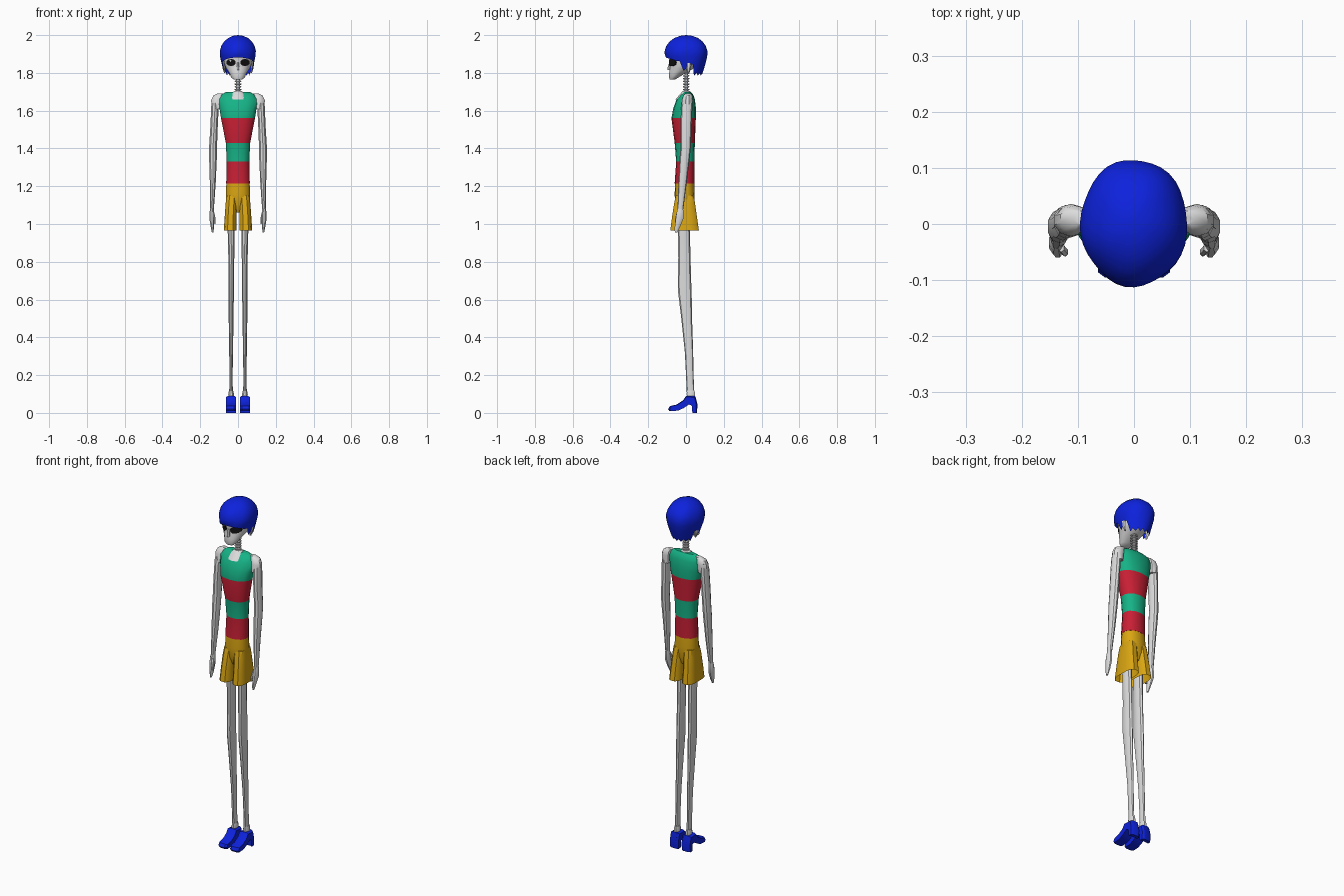
import bpy, bmesh, math
from math import sin, cos, pi, radians
from mathutils import Vector


def material(name, r, g, b):
    m = bpy.data.materials.new(name)
    m.diffuse_color = (r, g, b, 1)
    return m


WHITE = material("pale skin", 0.72, 0.72, 0.72)
BLUE = material("bright blue", 0.004, 0.016, 0.72)
GREEN = material("sea green", 0.008, 0.45, 0.24)
RED = material("red", 0.58, 0.014, 0.035)
YELLOW = material("mustard yellow", 0.70, 0.38, 0.006)
BLACK = material("black", 0.006, 0.006, 0.006)


def finish(bm, name, mats, angle=35, colour=None, normals=True):
    if normals:
        bmesh.ops.recalc_face_normals(bm, faces=bm.faces[:])
    if colour:
        for f in bm.faces:
            f.material_index = colour(f.calc_center_median())
    me = bpy.data.meshes.new(name)
    bm.to_mesh(me)
    bm.free()
    ob = bpy.data.objects.new(name, me)
    bpy.context.collection.objects.link(ob)
    for m in mats:
        me.materials.append(m)
    if angle:
        bpy.ops.object.select_all(action='DESELECT')
        ob.select_set(True)
        bpy.context.view_layer.objects.active = ob
        bpy.ops.object.shade_smooth_by_angle(angle=radians(angle))
    return ob


def loft(name, rings, mats, n=10, side=1, caps=(True, True), angle=35, colour=None, power=1.0):
    """Skin horizontal ovals given as (z, x min, x max, y min, y max)."""
    bm = bmesh.new()
    loops = []
    for z, x0, x1, y0, y1 in rings:
        loop = []
        for i in range(n):
            a = 2 * pi * (i + 0.5) / n
            c, s = cos(a), sin(a)
            c = math.copysign(abs(c) ** power, c)
            s = math.copysign(abs(s) ** power, s)
            x = (x0 + x1) / 2 + (x1 - x0) / 2 * c
            loop.append(bm.verts.new((side * x, (y0 + y1) / 2 + (y1 - y0) / 2 * s, z)))
        loops.append(loop)
    for a, b in zip(loops, loops[1:]):
        for i in range(n):
            j = (i + 1) % n
            bm.faces.new((a[i], a[j], b[j], b[i]))
    if caps[0]:
        bm.faces.new(loops[0])
    if caps[1]:
        bm.faces.new(loops[-1])
    return finish(bm, name, mats, angle, colour)


# Striped sleeveless top
def stripe(c):
    return 1 if c.z < 1.33 or 1.43 < c.z < 1.56 else 0


loft("striped_top", [
    (1.215, -.064, .064, -.060, .045), (1.33, -.061, .061, -.052, .044),
    (1.43, -.066, .066, -.060, .047), (1.56, -.092, .092, -.077, .052),
    (1.61, -.100, .100, -.068, .053), (1.66, -.104, .104, -.050, .047),
    (1.685, -.090, .090, -.027, .038), (1.698, -.066, .066, -.010, .026)],
    [GREEN, RED], n=14, colour=stripe, power=0.9)

# Neck base and stacked neck bones
loft("neck_base", [(1.66, -.055, .055, -.055, .036), (1.685, -.046, .046, -.034, .032),
                   (1.705, -.02, .02, -.016, .02)], [WHITE])
loft("neck_core", [(1.69, -.011, .011, -.010, .012), (1.83, -.011, .011, -.010, .012)], [WHITE], n=8)
for k in range(7):
    z = 1.712 + k * 0.0145
    loft("neck_bone", [(z - .004, -.017, .017, -.015, .017), (z, -.02, .02, -.018, .02),
                       (z + .004, -.017, .017, -.015, .017)], [WHITE], n=8)

# Hips of the shorts
loft("shorts_hips", [(1.06, -.04, .04, -.04, .03), (1.10, -.064, .064, -.058, .044),
                     (1.16, -.066, .066, -.060, .046), (1.217, -.063, .063, -.058, .044)],
     [YELLOW], n=14, power=0.9)

# Head
loft("face", [
    (1.764, -.022, .022, -.086, -.060), (1.775, -.036, .036, -.090, -.040),
    (1.80, -.047, .047, -.090, .000), (1.825, -.064, .064, -.086, .045),
    (1.84, -.071, .071, -.083, .065), (1.87, -.076, .076, -.088, .085),
    (1.91, -.076, .076, -.094, .088), (1.955, -.055, .055, -.060, .060)],
    [WHITE], n=16)
loft("nose", [(1.815, -.010, .010, -.098, -.07), (1.83, -.008, .008, -.097, -.07),
              (1.855, -.005, .005, -.089, -.07)], [WHITE], n=6)

# Eye discs following the face, brow-like oval outline
for s in (-1, 1):
    bm = bmesh.new()
    bmesh.ops.create_cone(bm, cap_ends=True, segments=12, radius1=1, radius2=1, depth=1)
    for v in bm.verts:
        x, y, d = v.co
        wx = .037 + .025 * x
        v.co = Vector((s * wx, -.085 + .95 * max(0, wx - .026) ** 1.0 + .009 * d, 1.855 + .019 * y))
    finish(bm, "eye", [BLACK], 0)

# Ears
for s in (-1, 1):
    loft("ear", [(1.80, .066, .074, .008, .018), (1.825, .068, .083, .000, .026),
                 (1.85, .070, .086, .000, .030), (1.865, .07, .08, .005, .025)], [WHITE], n=6, side=s)


# Bowl of hair with a fringe, side locks and a ragged nape
def hair_edge(deg, i):
    if deg < 55:
        return 1.872 + .010 * cos(radians(deg * 2))
    if deg < 76:
        return 1.862
    if deg < 95:
        return 1.812 + .012 * (i % 2)
    if deg < 112:
        return 1.845
    return 1.785 + .016 * (i % 2)


def hair_radius(z):
    if z > 1.905:
        return math.sqrt(max(0, 1 - ((z - 1.905) / .095) ** 2))
    return 1 - .30 * ((1.905 - z) / .12) ** 1.3


bm = bmesh.new()
N, K = 36, 9
tip = bm.verts.new((0, 0.002, 2.0))
loops = []
for k in range(1, K + 1):
    loop = []
    for i in range(N):
        a = 2 * pi * i / N
        deg = min(i, N - i) * 360 / N
        low = hair_edge(deg, i)
        u = k / K
        z = 1.905 + .095 * cos(u / .6 * pi / 2) if u <= .6 else 1.905 - (1.905 - low) * (u - .6) / .4
        r = hair_radius(z) * (1 + .018 * sin(5 * a + 4 * u))
        loop.append(bm.verts.new((.096 * r * sin(a), .002 - .114 * r * cos(a), z)))
    loops.append(loop)
for i in range(N):
    j = (i + 1) % N
    bm.faces.new((tip, loops[0][i], loops[0][j]))
    for p, q in zip(loops, loops[1:]):
        bm.faces.new((p[i], q[i], q[j], p[j]))
finish(bm, "hair", [BLUE], 30)

# Paired parts: arms, hands, shorts legs, legs, shoes
SHOE = [(-.095, .020), (-.088, .010), (-.045, .012), (-.012, .026), (.018, .046), (.034, .040),
        (.038, 0), (.058, 0), (.061, .045), (.050, .088), (.000, .090), (-.016, .066),
        (-.050, .044), (-.085, .036)]
for s in (-1, 1):
    loft("shoulder", [(1.61, .085, .140, -.024, .034), (1.655, .080, .144, -.022, .036),
                      (1.68, .078, .132, -.014, .033), (1.692, .074, .108, -.002, .024)],
         [WHITE], side=s)
    loft("arm", [
        (1.08, .127, .148, -.045, -.014), (1.22, .117, .150, -.040, .004),
        (1.35, .111, .154, -.034, .020), (1.41, .110, .154, -.028, .026),
        (1.52, .106, .147, -.030, .030), (1.62, .101, .143, -.026, .034),
        (1.665, .098, .139, -.014, .032)], [WHITE], side=s)
    loft("hand", [
        (.955, .130, .139, -.060, -.046), (.985, .126, .145, -.061, -.030),
        (1.03, .124, .153, -.056, -.012), (1.065, .126, .151, -.050, -.012),
        (1.085, .128, .147, -.044, -.015)], [WHITE], n=8, side=s)
    loft("thumb", [(1.0, .118, .126, -.058, -.046), (1.025, .117, .130, -.058, -.042),
                   (1.06, .124, .136, -.050, -.034)], [WHITE], n=6, side=s)
    loft("shorts_leg", [
        (.965, .006, .076, -.085, .070), (1.04, .007, .071, -.075, .059),
        (1.11, .004, .066, -.064, .049), (1.15, .002, .062, -.055, .042)],
        [YELLOW], n=12, side=s, caps=(False, True), power=0.65)
    loft("leg", [
        (.11, .027, .047, .004, .044), (.20, .028, .046, .000, .040),
        (.32, .026, .047, -.006, .038), (.50, .023, .050, -.025, .032),
        (.64, .021, .052, -.042, .030), (.68, .021, .052, -.043, .028),
        (.82, .019, .052, -.041, .024), (.98, .016, .056, -.042, .020),
        (1.09, .012, .058, -.044, .022)], [WHITE], side=s)
    loft("ankle", [(.07, .024, .050, .004, .046), (.10, .020, .053, .002, .050),
                   (.118, .025, .049, .003, .047)], [WHITE], n=8, side=s)

    # Heeled shoe: side profile with a narrower rim on each flank
    bm = bmesh.new()
    sheets = []
    for x, f in ((.010, .90), (.020, 1), (.052, 1), (.064, .90)):
        sheets.append([bm.verts.new((s * x, -.005 + (y + .005) * f, z if z < .03 else .03 + (z - .03) * f))
                       for y, z in SHOE])
    for p, q in zip(sheets, sheets[1:]):
        for i in range(len(SHOE)):
            j = (i + 1) % len(SHOE)
            bm.faces.new((p[i], p[j], q[j], q[i]))
    bm.faces.new(sheets[0])
    bm.faces.new(sheets[-1])
    finish(bm, "heeled_shoe", [BLUE], 30)
